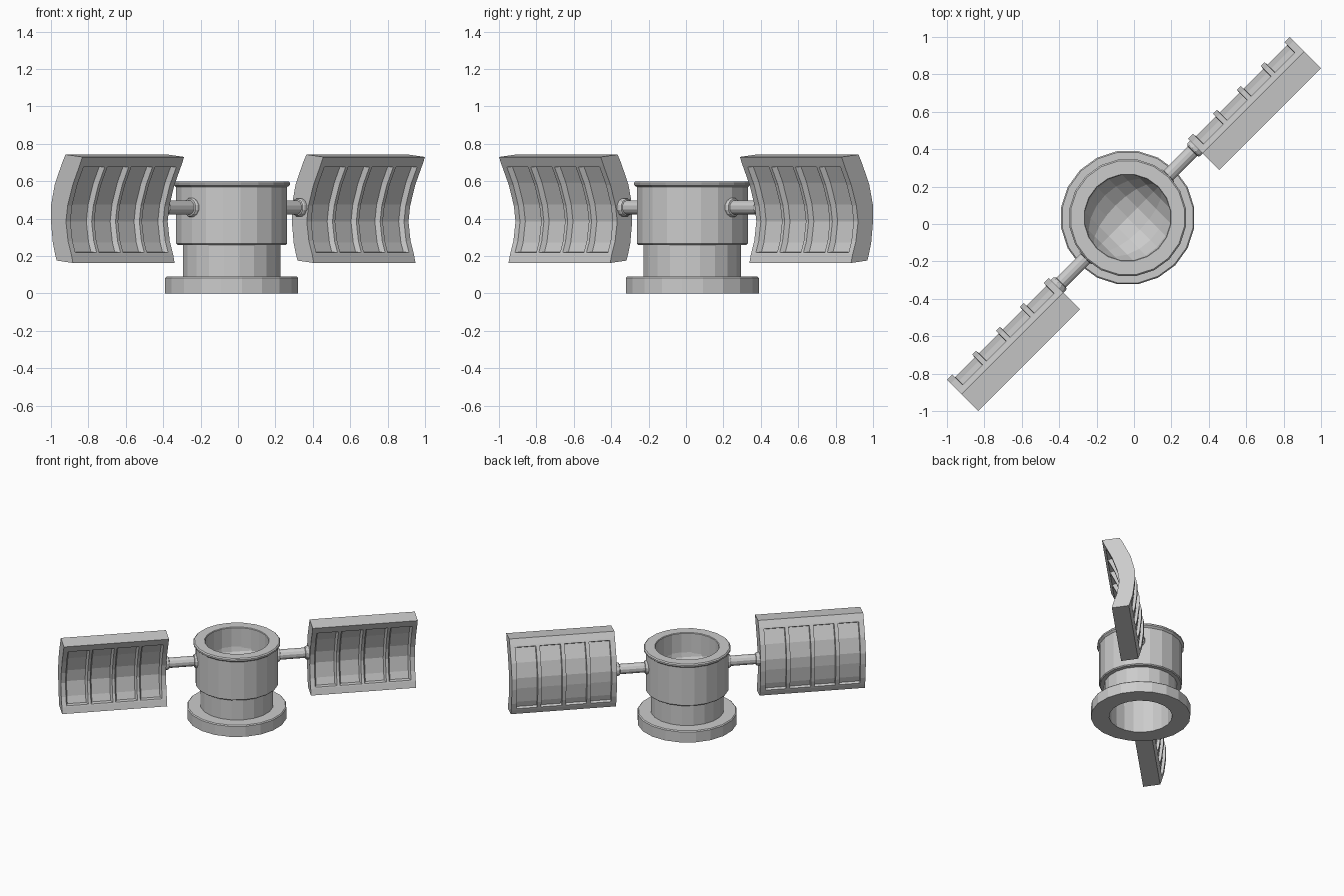
import bpy, bmesh, math
from mathutils import Vector, Matrix

if "Cube" in bpy.data.objects:
    bpy.data.objects.remove(bpy.data.objects["Cube"])

S = math.sqrt(0.5)
CX, CY = -0.034, 0.034        # hub axis
AXIS_V = -0.048               # hub axis measured across the wings
ARM_Z = 0.46


def place(u, v, z):
    """u runs along the wings, v points to their hollow side."""
    return Vector(((u + v) * S, (u - v) * S, z))


def finish(bm, name):
    bmesh.ops.recalc_face_normals(bm, faces=bm.faces)
    me = bpy.data.meshes.new(name)
    bm.to_mesh(me)
    bm.free()
    ob = bpy.data.objects.new(name, me)
    bpy.context.collection.objects.link(ob)
    return ob


def lathe(name, profile, n, point, closed=False):
    """Spin (radius, height) pairs; point() maps them into the scene."""
    bm = bmesh.new()
    rings = [[bm.verts.new(point(r, h, 2 * math.pi * (i + 0.5) / n)) for i in range(n)]
             for r, h in profile]
    pairs = list(zip(rings, rings[1:]))
    if closed:
        pairs.append((rings[-1], rings[0]))
    for a, b in pairs:
        for i in range(n):
            j = (i + 1) % n
            bm.faces.new((a[i], a[j], b[j], b[i]))
    if not closed:
        bm.faces.new(rings[0])
        bm.faces.new(rings[-1])
    return finish(bm, name)


# Hollow hub: flange, neck, body, lip and bore
hub = [(0.228, 0), (0.36, 0), (0.36, 0.083), (0.353, 0.09), (0.264, 0.09),
       (0.264, 0.26), (0.293, 0.26), (0.30, 0.267), (0.30, 0.568), (0.315, 0.58),
       (0.315, 0.592), (0.307, 0.60), (0.234, 0.60), (0.23, 0.595), (0.23, 0.28)]
lathe("hub", hub, 20,
      lambda r, h, a: (CX + r * math.cos(a), CY + r * math.sin(a), h), closed=True)

# Round socket inside the hub: lower half of a ball lying along the arms
bm = bmesh.new()
turn = Matrix.Rotation(math.radians(45), 4, 'Z') @ Matrix.Rotation(math.pi / 2, 4, 'Y')
bmesh.ops.create_uvsphere(bm, u_segments=16, v_segments=10, radius=0.241,
                          matrix=Matrix.Translation((CX, CY, 0.50)) @ turn)
bmesh.ops.bisect_plane(bm, geom=bm.verts[:] + bm.edges[:] + bm.faces[:],
                       plane_co=(0, 0, 0.50), plane_no=(0, 0, 1), clear_outer=True)
bmesh.ops.recalc_face_normals(bm, faces=bm.faces)
socket = finish(bm, "socket_bowl")
socket.data.flip_normals()

# Wing cross-section, top to bottom, as (v, z)
FRONT = [(0.119, 0.73), (0.098, 0.685), (0.045, 0.58), (0.007, 0.47),
         (-0.006, 0.385), (0.01, 0.28), (0.035, 0.21), (0.047, 0.163)]
BACK = [(-0.009, 0.743), (-0.034, 0.70), (-0.09, 0.585), (-0.119, 0.47),
        (-0.119, 0.385), (-0.105, 0.27), (-0.088, 0.21), (-0.076, 0.176)]
U0, U1, MARGIN, BAYS = 0.526, 1.295, 0.024, 4


def wing(name, side):
    bay = (U1 - U0 - 2 * MARGIN) / BAYS
    us = [U0] + [U0 + MARGIN + bay * i for i in range(BAYS + 1)] + [U1]
    loop = FRONT + BACK[::-1]
    n, k = len(loop), len(FRONT)
    bm = bmesh.new()
    cols = [[bm.verts.new(place(side * u, v, z)) for v, z in loop] for u in us]
    windows = []
    for c in range(len(us) - 1):
        faces = [bm.faces.new((cols[c][i], cols[c][(i + 1) % n],
                               cols[c + 1][(i + 1) % n], cols[c + 1][i])) for i in range(n)]
        if 0 < c <= BAYS:
            windows.append((faces[1:k - 2], 0.010, 0.012, 0.028))
            windows.append((faces[k + 1:n - 2], 0.014, 0.002, 0.022))
    bm.faces.new(cols[0])
    bm.faces.new(cols[-1])
    bmesh.ops.recalc_face_normals(bm, faces=bm.faces)
    # Sink each bay so frame and ribs stand proud
    for faces, rim, slope, depth in windows:
        for width, sink in ((rim, 0), (slope, -depth)):
            bmesh.ops.inset_region(bm, faces=faces, thickness=width, depth=sink,
                                   use_even_offset=True, use_boundary=True)
    return finish(bm, name)


# Arm with a collar at each end, as (radius, u)
ARM = [(0.053, 0.26), (0.053, 0.302), (0.047, 0.312), (0.038, 0.314), (0.038, 0.497),
       (0.045, 0.50), (0.05, 0.508), (0.05, 0.53)]

for label, side in (("right", 1), ("left", -1)):
    wing(label + "_wing", side)
    lathe(label + "_arm", ARM, 12,
          lambda r, h, a: place(side * h, AXIS_V - 0.006 + r * math.cos(a),
                                ARM_Z + r * math.sin(a)))
